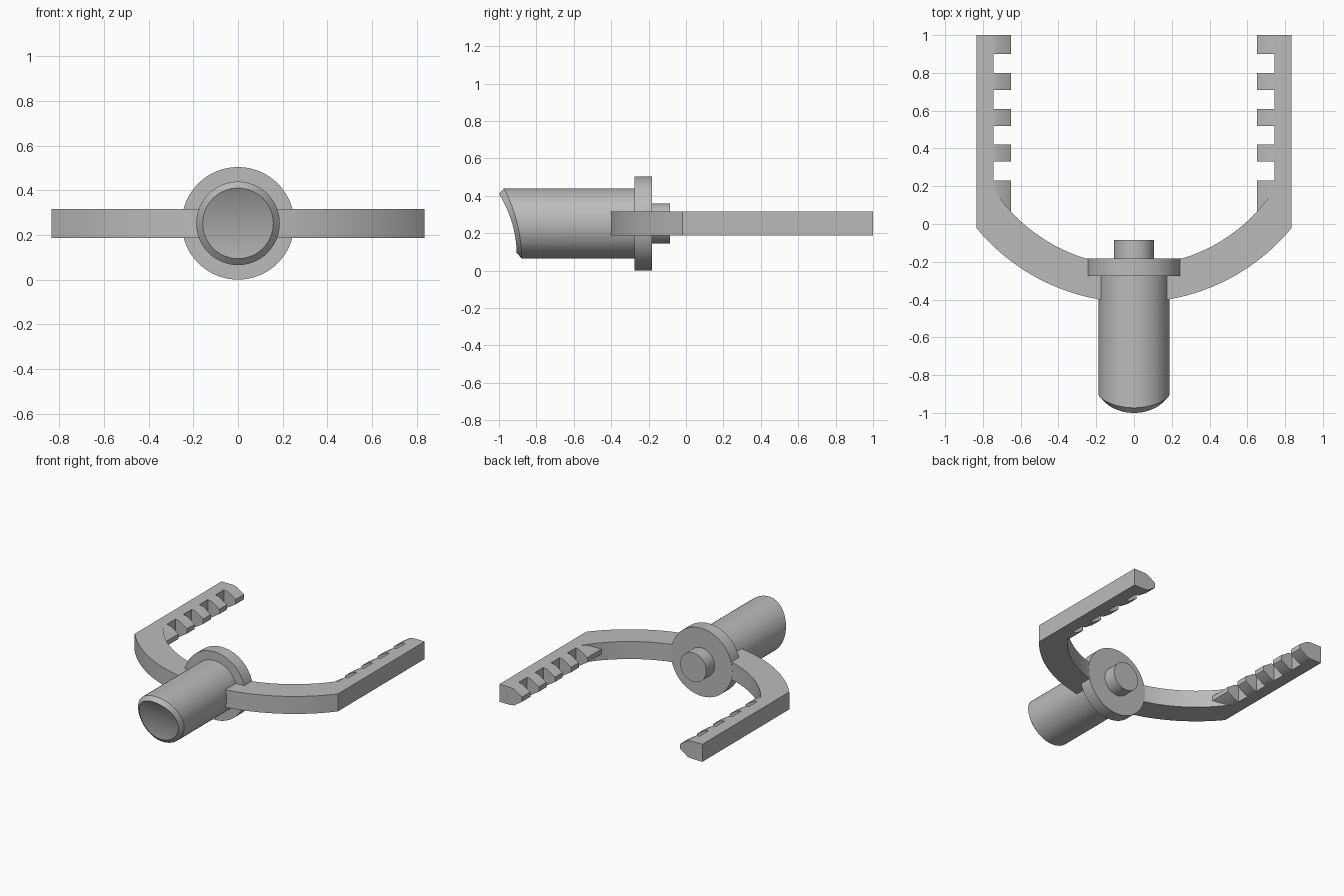
import bpy, bmesh, math

if "Cube" in bpy.data.objects:
    bpy.data.objects.remove(bpy.data.objects["Cube"])

AXIS_Z = 0.252        # height of the barrel axis and of the fork's mid-plane
HALF = 0.065          # half thickness of the fork
ARC_Y = 0.665         # centre of both fork arcs
R_OUT, R_IN = 1.08, 0.885

grey = bpy.data.materials.new("plain_grey")
grey.use_nodes = True
colour = (0.5, 0.5, 0.5, 1)
grey.diffuse_color = colour
grey.node_tree.nodes["Principled BSDF"].inputs["Base Color"].default_value = colour


def finish(obj, name):
    obj.name = name
    obj.data.materials.clear()
    obj.data.materials.append(grey)
    bpy.ops.object.select_all(action="DESELECT")
    obj.select_set(True)
    bpy.context.view_layer.objects.active = obj
    bpy.ops.object.shade_smooth_by_angle(angle=math.radians(25))


def from_bmesh(bm, name):
    bmesh.ops.recalc_face_normals(bm, faces=bm.faces[:])
    mesh = bpy.data.meshes.new(name)
    bm.to_mesh(mesh)
    bm.free()
    obj = bpy.data.objects.new(name, mesh)
    bpy.context.collection.objects.link(obj)
    finish(obj, name)


def prism(bm, points, offset):
    """Extrude a closed outline along an offset vector."""
    face = bm.faces.new([bm.verts.new(p) for p in points])
    moved = bmesh.ops.extrude_face_region(bm, geom=[face], use_keep_orig=True)
    verts = [v for v in moved["geom"] if isinstance(v, bmesh.types.BMVert)]
    bmesh.ops.translate(bm, verts=verts, vec=offset)


def arc_point(radius, x):
    return (x, ARC_Y - math.sqrt(radius ** 2 - x ** 2))


def arc(radius, x_end, steps=40):
    top = math.asin(x_end / radius)
    angles = [-top + 2 * top * i / steps for i in range(steps + 1)]
    return [arc_point(radius, radius * math.sin(a)) for a in angles]


# Fork: curved bridge with two straight arms
X_OUT, X_ROOT, X_TIP = 0.835, 0.745, 0.65
outline = arc(R_OUT, X_OUT) + [(X_OUT, 1), (X_ROOT, 1)]
outline += arc(R_IN, X_ROOT)[::-1] + [(-X_ROOT, 1), (-X_OUT, 1)]
bm = bmesh.new()
prism(bm, [(x, y, AXIS_Z - HALF) for x, y in outline], (0, 0, 2 * HALF))
from_bmesh(bm, "fork")

# Teeth: tapered ridge along each arm, broken by four notches
upper = [(X_ROOT, HALF), (0.715, 0.06), (X_TIP, 0.018)]
section = upper + [(x, -z) for x, z in reversed(upper)]
spans = [(0.0, 0.23)] + [(0.33 + 0.19 * i, 0.42 + 0.19 * i) for i in range(3)] + [(0.9, 1.0)]
for side, label in ((1, "left"), (-1, "right")):
    bm = bmesh.new()
    for y0, y1 in spans:
        prism(bm, [(side * x, y0, AXIS_Z + z) for x, z in section], (0, y1 - y0, 0))
    from_bmesh(bm, label + "_teeth")


# Barrel: front end scooped by a sideways cylinder, with a chamfered rim
N, R_BARREL, R_RIM = 64, 0.187, 0.158


def scoop_y(z):
    return -1.525 + math.sqrt(0.62 ** 2 - (z - 0.08) ** 2)


bm = bmesh.new()
rim, shoulder, back = [], [], []
for i in range(N):
    s, c = math.sin(math.tau * i / N), math.cos(math.tau * i / N)
    y = scoop_y(AXIS_Z + R_RIM * c)
    rim.append(bm.verts.new((R_RIM * s, y, AXIS_Z + R_RIM * c)))
    shoulder.append(bm.verts.new((R_BARREL * s, y + 0.027, AXIS_Z + R_BARREL * c)))
    back.append(bm.verts.new((R_BARREL * s, -0.25, AXIS_Z + R_BARREL * c)))
for i in range(N):
    j = (i + 1) % N
    for a, b in ((rim, shoulder), (shoulder, back)):
        bm.faces.new((a[i], a[j], b[j], b[i]))
bm.faces.new(back)
# Scooped end as level strips from side to side
bm.faces.new((rim[0], rim[1], rim[-1]))
for i in range(1, N // 2 - 1):
    bm.faces.new((rim[i], rim[i + 1], rim[N - i - 1], rim[N - i]))
bm.faces.new((rim[N // 2 - 1], rim[N // 2], rim[N // 2 + 1]))
from_bmesh(bm, "barrel")

# Flange disc and rear peg
for name, radius, y0, y1 in (("flange", 0.252, -0.275, -0.183), ("rear_peg", 0.107, -0.2, -0.085)):
    bpy.ops.mesh.primitive_cylinder_add(
        vertices=N, radius=radius, depth=y1 - y0,
        location=(0, (y0 + y1) / 2, AXIS_Z), rotation=(math.pi / 2, 0, 0))
    finish(bpy.context.object, name)
